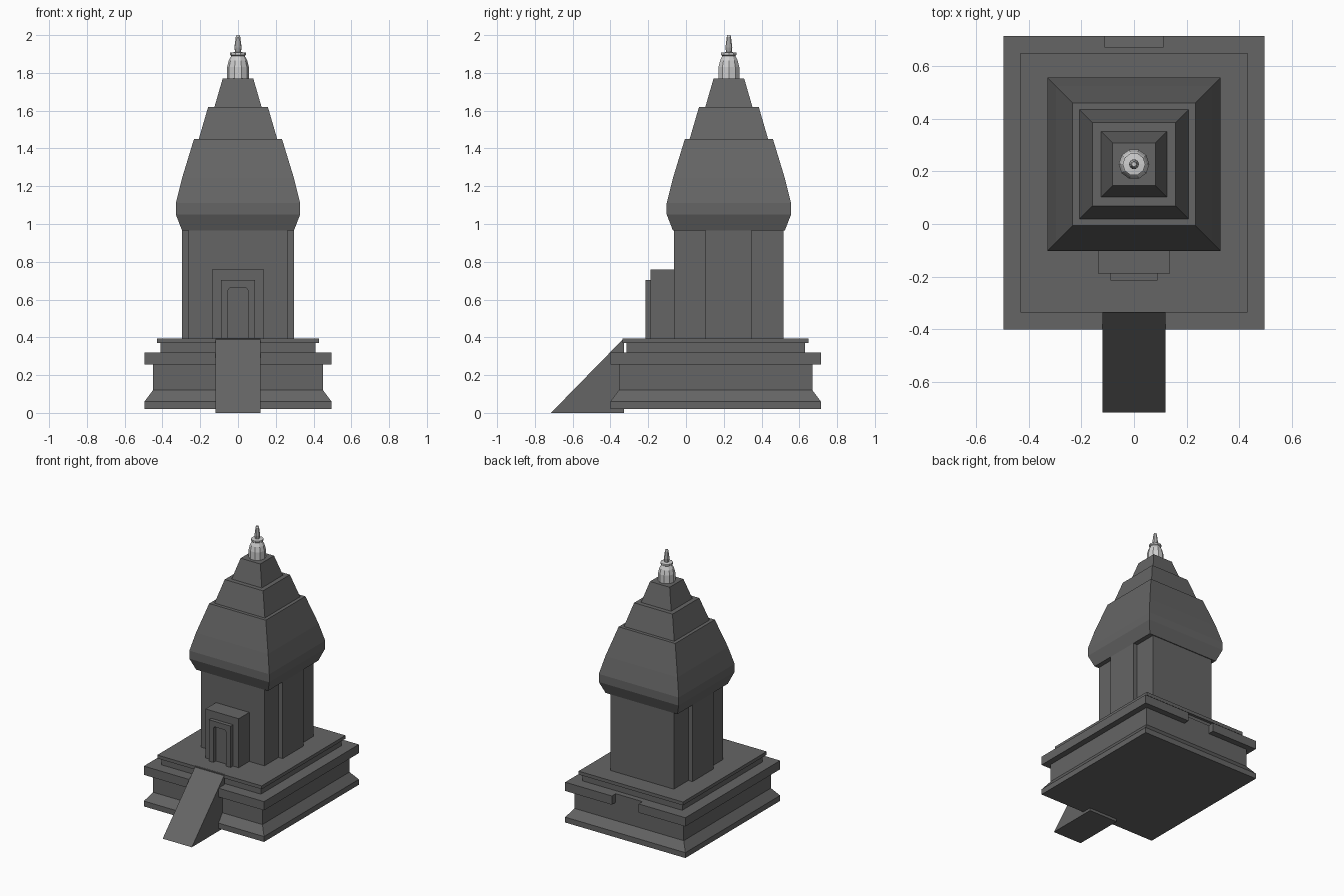
import bpy, bmesh, math
from mathutils import Matrix

cube = bpy.data.objects.get("Cube")
if cube:
    bpy.data.objects.remove(cube, do_unlink=True)

BASE_Y, TOWER_Y = 0.157, 0.227


def material(name, value):
    m = bpy.data.materials.new(name)
    colour = (value, value, value, 1)
    m.diffuse_color = colour
    m.use_nodes = True
    node = next(n for n in m.node_tree.nodes if n.type == 'BSDF_PRINCIPLED')
    node.inputs["Base Color"].default_value = colour
    node.inputs["Roughness"].default_value = 0.8
    return m


stone = material("dark grey stone", 0.13)
pale = material("pale grey stone", 0.62)


def finish(name, bm, mat):
    bmesh.ops.recalc_face_normals(bm, faces=bm.faces)
    mesh = bpy.data.meshes.new(name)
    bm.to_mesh(mesh)
    bm.free()
    mesh.materials.append(mat)
    ob = bpy.data.objects.new(name, mesh)
    bpy.context.collection.objects.link(ob)
    return ob


def loft(name, rings, mat):
    """Join closed rings of points and cap both ends."""
    bm = bmesh.new()
    rows = [[bm.verts.new(p) for p in ring] for ring in rings]
    n = len(rows[0])
    for a, b in zip(rows, rows[1:]):
        for i in range(n):
            j = (i + 1) % n
            bm.faces.new((a[i], a[j], b[j], b[i]))
    bm.faces.new(rows[0])
    bm.faces.new(rows[-1])
    return finish(name, bm, mat)


def tiers(name, cy, levels):
    """Stack rectangles given as height, half width, half depth."""
    return loft(name, [[(-x, cy - y, z), (x, cy - y, z), (x, cy + y, z), (-x, cy + y, z)]
                       for z, x, y in levels], stone)


def box(name, x0, x1, y0, y1, z0, z1):
    return loft(name, [[(x0, y0, z), (x1, y0, z), (x1, y1, z), (x0, y1, z)]
                       for z in (z0, z1)], stone)


def mirrored(half):
    """Complete a half outline running from +u across to -u."""
    return half + [(-u, v) for u, v in reversed(half)]


# Stepped platform: extra depth of the rectangle over its width is constant
EXTRA = 0.0625
platform = [(0.02, 0.495), (0.06, 0.495), (0.12, 0.45), (0.32, 0.45), (0.32, 0.41),
            (0.37, 0.41), (0.37, 0.43), (0.395, 0.43)]
tiers("platform", BASE_Y, [(z, h, h + EXTRA) for z, h in platform])

# Projecting ledge, notched in the middle of the front and back
d, wall = 0.5575, 0.505
ledge = mirrored([(0.11, -wall), (0.11, -d), (0.495, -d), (0.495, d), (0.11, d), (0.11, wall)])
loft("platform_ledge", [[(x, BASE_Y + y, z) for x, y in ledge] for z in (0.255, 0.32)], stone)

# Entrance ramp
ramp = [(-0.715, 0), (-0.328, 0), (-0.328, 0.396)]
loft("ramp", [[(x, y, z) for y, z in ramp] for x in (-0.12, 0.12)], stone)

# Tower body with a pilaster on each side
tiers("tower_body", TOWER_Y, [(0.39, 0.262, 0.29), (0.97, 0.262, 0.29)])
for side, s in (("left", 1), ("right", -1)):
    a, b = sorted((s * 0.25, s * 0.296))
    box(side + "_pilaster", a, b, 0.102, 0.347, 0.39, 0.97)

# Porch and raised door frame with a clipped opening
box("porch", -0.137, 0.137, -0.187, -0.06, 0.39, 0.76)
frame = mirrored([(0.09, 0.70), (0.09, 0.39), (0.052, 0.39), (0.052, 0.65), (0.043, 0.66)])
bm = bmesh.new()
outline = [(0.09, 0.39), (0.09, 0.703), (-0.09, 0.703), (-0.09, 0.39),
           (-0.052, 0.39), (-0.052, 0.65), (-0.043, 0.662),
           (0.043, 0.662), (0.052, 0.65), (0.052, 0.39)]
loft("door_frame", [[(x, y, z) for x, z in outline] for y in (-0.215, -0.18)], stone)
bm.free()

# Three roof tiers
roofs = {
    "lower_roof": [(0.965, 0.296), (1.05, 0.329), (1.11, 0.329), (1.24, 0.297), (1.45, 0.233)],
    "middle_roof": [(1.445, 0.209), (1.62, 0.158)],
    "upper_roof": [(1.615, 0.126), (1.77, 0.081)],
}
for name, levels in roofs.items():
    tiers(name, TOWER_Y, [(z, h, h) for z, h in levels])

# Faceted finial: bell, collar and spike
finial = [(1.765, 0.058), (1.83, 0.058), (1.865, 0.049), (1.89, 0.036), (1.895, 0.043),
          (1.907, 0.043), (1.91, 0.016), (1.935, 0.019), (1.99, 0.012), (2.0, 0.009)]
SIDES = 10
loft("finial", [[(r * math.cos(math.tau * i / SIDES), TOWER_Y + r * math.sin(math.tau * i / SIDES), z)
                 for i in range(SIDES)] for z, r in finial], pale)
